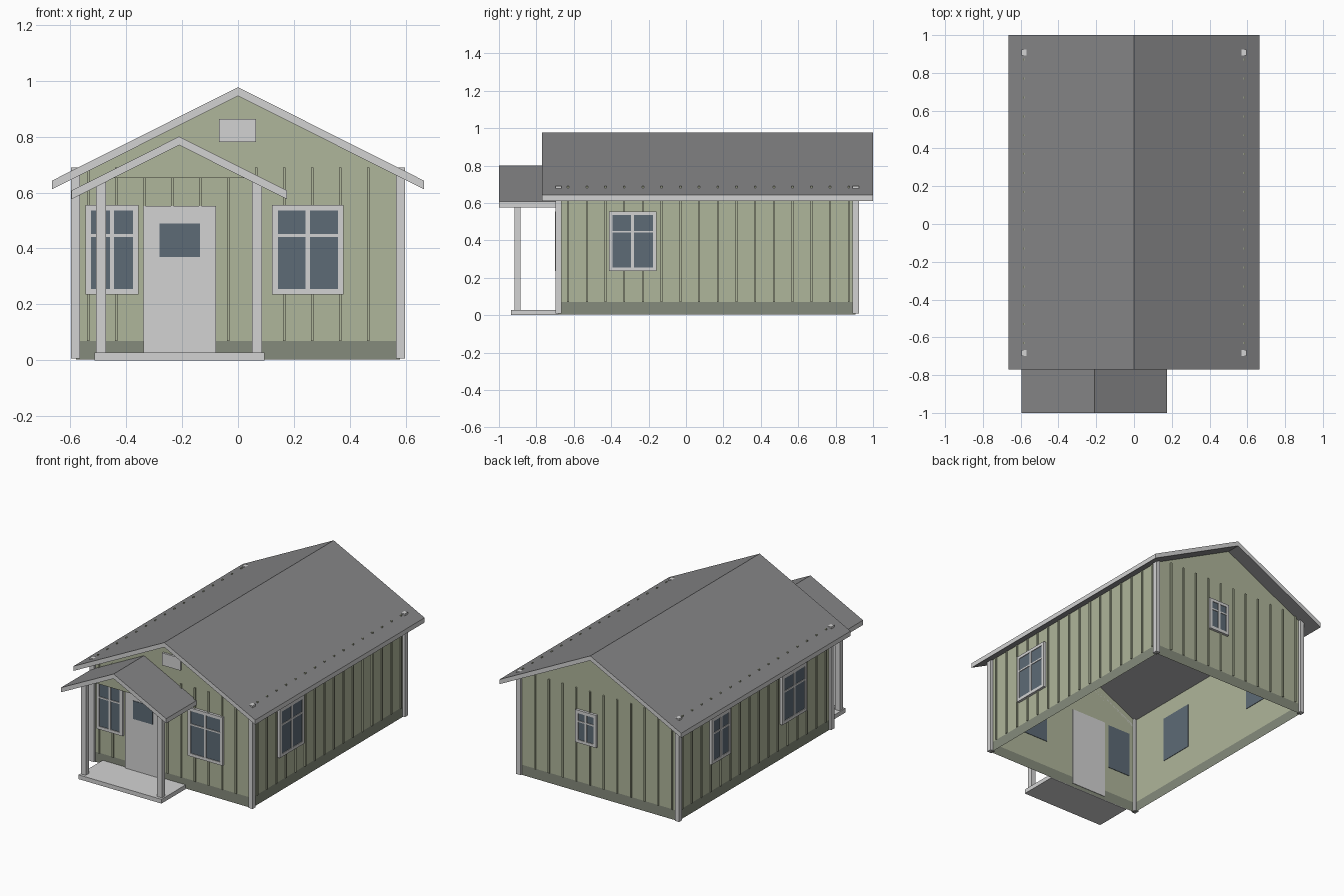
import bpy
import bmesh
from mathutils import Vector

cube = bpy.data.objects.get("Cube")
if cube:
    bpy.data.objects.remove(cube, do_unlink=True)


def material(name, r, g, b):
    m = bpy.data.materials.new(name)
    m.use_nodes = True
    m.diffuse_color = (r, g, b, 1)
    m.node_tree.nodes["Principled BSDF"].inputs["Base Color"].default_value = (r, g, b, 1)
    return m


SAGE = material("sage_siding", 0.43, 0.465, 0.325)
SKIRT = material("dark_sage_skirt", 0.235, 0.258, 0.20)
TRIM = material("light_grey_trim", 0.65, 0.65, 0.65)
ROOF = material("grey_roofing", 0.235, 0.235, 0.24)
GLASS = material("blue_grey_glass", 0.11, 0.145, 0.18)


def finish(name, bm, *mats):
    me = bpy.data.meshes.new(name)
    bm.to_mesh(me)
    bm.free()
    for m in mats:
        me.materials.append(m)
    ob = bpy.data.objects.new(name, me)
    bpy.context.scene.collection.objects.link(ob)
    return ob


def boxes(name, spans, mat):
    """One object of axis-aligned boxes, each given by two opposite corners."""
    bm = bmesh.new()
    for a, b in spans:
        a, b = Vector(a), Vector(b)
        verts = bmesh.ops.create_cube(bm, size=1)["verts"]
        for v in verts:
            v.co = (a + b) / 2 + v.co * Vector([abs(c) for c in b - a])
    return finish(name, bm, mat)


def prism(profile, y0, y1):
    """Extrude an x-z outline along y."""
    bm = bmesh.new()
    f = bm.faces.new([bm.verts.new((x, y0, z)) for x, z in profile])
    new = bmesh.ops.extrude_face_region(bm, geom=[f])["geom"]
    for v in new:
        if isinstance(v, bmesh.types.BMVert):
            v.co.y = y1
    bmesh.ops.recalc_face_normals(bm, faces=bm.faces)
    bm.normal_update()
    return bm


# Wall planes
WX, FRONT, BACK = 0.578, -0.682, 0.907
SIDES = {
    "front": lambda u, d, z: (u, FRONT - d, z),
    "back": lambda u, d, z: (u, BACK + d, z),
    "left": lambda u, d, z: (WX + d, u, z),
    "right": lambda u, d, z: (-WX - d, u, z),
}


def on_wall(side, u0, u1, d0, d1, z0, z1):
    place = SIDES[side]
    return place(u0, d0, z0), place(u1, d1, z1)


# Hollow wall shell, open below and under the roof, with a darker skirt
bm = prism([(-WX, 0.003), (WX, 0.003), (WX, 0.67), (0, 0.96), (-WX, 0.67)], FRONT, BACK)
bmesh.ops.delete(bm, geom=[f for f in bm.faces if abs(f.normal.z) > 0.1], context="FACES")
bmesh.ops.bisect_plane(bm, geom=bm.verts[:] + bm.edges[:] + bm.faces[:],
                       plane_co=(0, 0, 0.07), plane_no=(0, 0, 1))
for f in bm.faces:
    f.material_index = 1 if f.calc_center_median().z < 0.07 else 0
finish("walls", bm, SAGE, SKIRT)

# Battens
for side in SIDES:
    start, count = (-0.535, 11) if side in ("front", "back") else (-0.63, 16)
    boxes(side + "_battens",
          [on_wall(side, start + 0.1 * i - 0.005, start + 0.1 * i + 0.005, 0.001, 0.009, 0.07, 0.69)
           for i in range(count)], SAGE)

# Corner boards
boxes("corner_boards",
      [((sx * 0.565, y, 0.008), (sx * 0.596, y + 0.033, 0.69))
       for sx in (-1, 1) for y in (-0.699, 0.891)], TRIM)


# Gabled roof slabs: grey faces above and below, light fascia around the edges
def roof(name, cx, half, ridge, eave, y0, y1):
    t = 0.031
    outline = [(cx - half, eave), (cx, ridge), (cx + half, eave),
               (cx + half, eave - t), (cx, ridge - t), (cx - half, eave - t)]
    bm = prism(outline, y0, y1)
    for f in bm.faces:
        f.material_index = 0 if abs(f.normal.z) > 0.1 else 1
    finish(name, bm, ROOF, TRIM)


roof("main_roof", 0, 0.665, 0.976, 0.642, -0.77, 1.0)
roof("porch_roof", -0.21, 0.385, 0.80, 0.607, -1.0, FRONT)


# Windows: frame, cross bars and glass reaching through the wall
def window(name, side, u0, u1, z0, z1):
    w, out = 0.02, 0.018
    mid, bar = (u0 + u1) / 2, z0 + (z1 - z0) * 0.66
    parts = [(u0, u0 + w, z0, z1), (u1 - w, u1, z0, z1),
             (u0 + w, u1 - w, z0, z0 + w), (u0 + w, u1 - w, z1 - w, z1),
             (mid - 0.008, mid + 0.008, z0 + w, z1 - w),
             (u0 + w, u1 - w, bar - 0.005, bar + 0.005)]
    boxes(name + "_frame", [on_wall(side, a, b, 0.001, out, c, d) for a, b, c, d in parts], TRIM)
    boxes(name + "_glass",
          [on_wall(side, u0 + w / 2, u1 - w / 2, -0.003, 0.014, z0 + w / 2, z1 - w / 2)], GLASS)


window("porch_window", "front", -0.545, -0.355, 0.235, 0.555)
window("front_window", "front", 0.122, 0.377, 0.235, 0.555)
window("left_window", "left", -0.413, -0.157, 0.235, 0.555)
window("right_front_window", "right", -0.413, -0.157, 0.235, 0.555)
window("right_back_window", "right", 0.38, 0.58, 0.255, 0.555)
window("back_window", "back", 0.01, 0.163, 0.335, 0.55)

# Door with its pane, and the gable vent
boxes("door", [on_wall("front", -0.338, -0.078, -0.003, 0.014, 0.025, 0.552)], TRIM)
boxes("door_pane", [on_wall("front", -0.28, -0.136, 0.013, 0.017, 0.37, 0.49)], GLASS)
boxes("gable_vent", [on_wall("front", -0.067, 0.065, 0.001, 0.014, 0.78, 0.862)], TRIM)

# Porch: floor slab, two posts and a gable panel
boxes("porch_floor", [((-0.512, -0.935, 0), (0.095, FRONT - 0.001, 0.028))], TRIM)
boxes("porch_posts",
      [((x, -0.916, 0.028), (x + 0.035, -0.884, 0.64)) for x in (-0.507, 0.05)], TRIM)
finish("porch_gable",
       prism([(-0.465, 0.652), (0.045, 0.652), (-0.21, 0.78)], -0.907, -0.895), SAGE)
